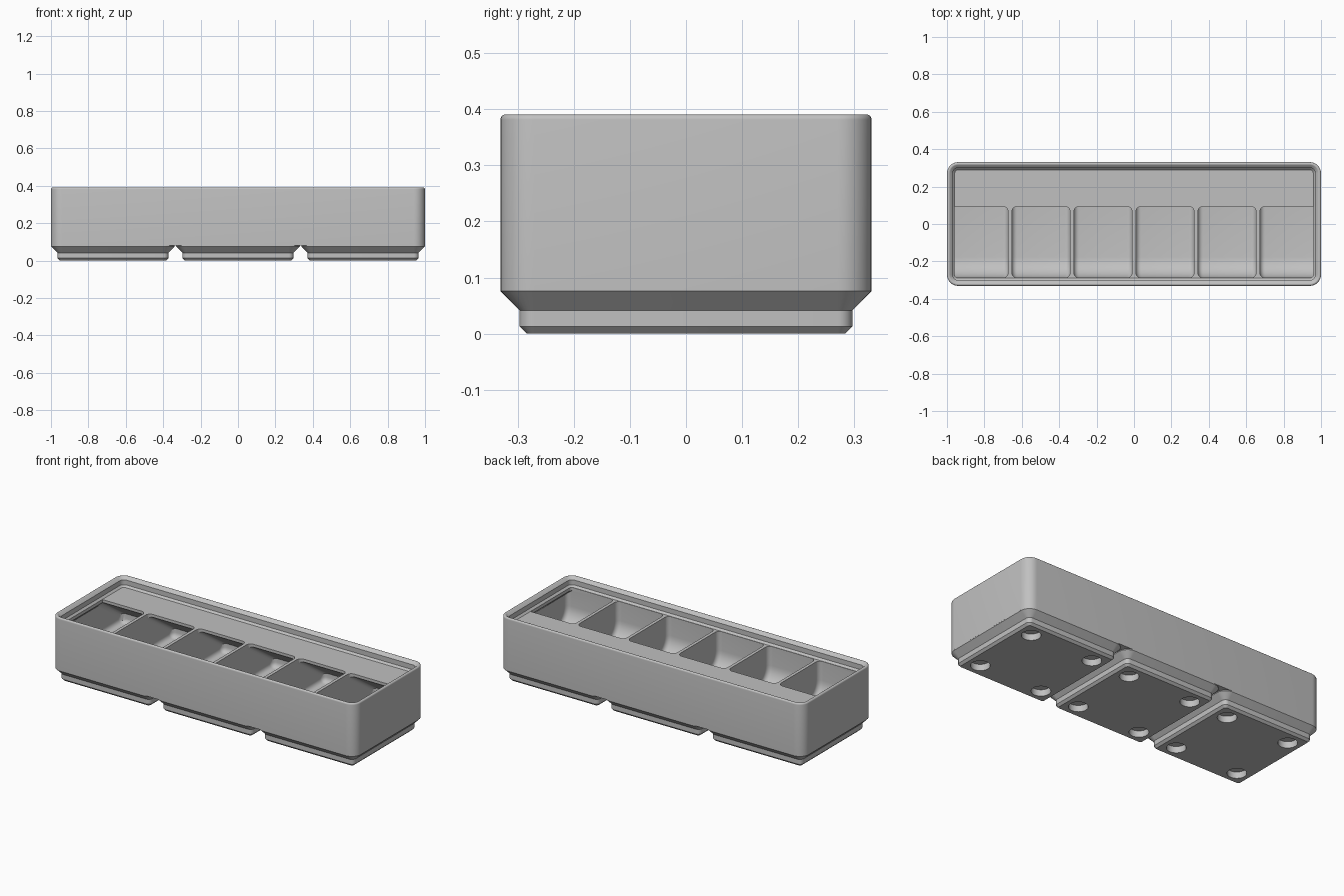
import bpy
import bmesh
from math import pi, sin, cos, radians
from mathutils import Vector

if "Cube" in bpy.data.objects:
    bpy.data.objects.remove(bpy.data.objects["Cube"], do_unlink=True)

# Overall sizes
HX, HY = 1.0, 0.3307          # half width and half depth
CORNER = 0.06                 # outer corner radius
BODY_Z, SHELF_Z, TOP_Z = 0.08, 0.335, 0.391
PITCH = 0.669                 # spacing of the feet
FLOOR_Z, WALL = 0.1115, 0.015

grey = bpy.data.materials.new("plain grey")
grey.use_nodes = True
colour = (0.53, 0.53, 0.53, 1)
grey.diffuse_color = colour
grey.node_tree.nodes["Principled BSDF"].inputs["Base Color"].default_value = colour


def add_loft(bm, rings):
    """Skin a list of equal-length rings and cap both ends."""
    loops = [[bm.verts.new(p) for p in ring] for ring in rings]
    n = len(loops[0])
    for a, b in zip(loops, loops[1:]):
        for i in range(n):
            j = (i + 1) % n
            bm.faces.new((a[i], a[j], b[j], b[i]))
    bm.faces.new(loops[0][::-1])
    bm.faces.new(loops[-1])


def finish(bm, name):
    bmesh.ops.recalc_face_normals(bm, faces=bm.faces)
    mesh = bpy.data.meshes.new(name)
    bm.to_mesh(mesh)
    bm.free()
    mesh.materials.append(grey)
    obj = bpy.data.objects.new(name, mesh)
    bpy.context.collection.objects.link(obj)
    return obj


def rounded_ring(hx, hy, inset, z, cx=0, segments=8):
    """Rounded rectangle set in from the outer outline."""
    r = max(CORNER - inset, 0.012)
    x, y = hx - inset - r, hy - inset - r
    ring = []
    for k, (sx, sy) in enumerate(((1, 1), (-1, 1), (-1, -1), (1, -1))):
        for s in range(segments + 1):
            t = (k + s / segments) * pi / 2
            ring.append((cx + sx * x + r * cos(t), sy * y + r * sin(t), z))
    return ring


def boolean(obj, cutter, operation):
    """Apply a boolean and drop the helper."""
    cutter.hide_render = True
    mod = obj.modifiers.new(operation.lower(), 'BOOLEAN')
    mod.operation, mod.solver, mod.object = operation, 'EXACT', cutter
    bpy.context.view_layer.objects.active = obj
    bpy.ops.object.modifier_apply(modifier=mod.name)
    bpy.data.objects.remove(cutter, do_unlink=True)


def smooth(obj):
    bpy.ops.object.select_all(action='DESELECT')
    obj.select_set(True)
    bpy.context.view_layer.objects.active = obj
    bpy.ops.object.shade_smooth_by_angle(angle=radians(30))


def inset_polygon(points, d):
    """Move every edge of a counter-clockwise polygon inwards by d."""
    result = []
    for i, p in enumerate(points):
        e1 = (p - points[i - 1]).normalized()
        e2 = (points[(i + 1) % len(points)] - p).normalized()
        n1, n2 = Vector((-e1.y, e1.x)), Vector((-e2.y, e2.x))
        result.append(p + (n1 + n2) * d / (1 + n1.dot(n2)))
    return result


def arc(cy, cz, r, start, end, steps):
    angles = (start + (end - start) * i / steps for i in range(steps + 1))
    return [Vector((cy + r * cos(a), cz + r * sin(a))) for a in angles]


# Outer shell with stacking lip: up the outside, over the rim, down to the shelf
f = 0.0096
profile = [(0, BODY_Z)]
profile += [(f - f * cos(t), TOP_Z - f + f * sin(t)) for t in (i * pi / 10 for i in range(6))]
profile += [(0.0125, TOP_Z - 0.0004), (0.0155, 0.389), (0.0303, 0.3748),
            (0.0303, SHELF_Z + 0.011), (0.0414, SHELF_Z)]
bm = bmesh.new()
add_loft(bm, [rounded_ring(HX, HY, d, z) for d, z in profile])
bin_body = finish(bm, "bin_body")

# Compartment section: curved scoop in front, sloped label shelf at the back
front, back, tab = -0.287, HY - WALL, 0.093
scoop, fillet = 0.11, 0.03
section = [Vector((tab, 0.42)), Vector((front, 0.42))]
section += arc(front + scoop, FLOOR_Z + scoop, scoop, pi, 1.5 * pi, 10)
section += arc(back - fillet, FLOOR_Z + fillet, fillet, 1.5 * pi, 2 * pi, 5)
section += [Vector((back, 0.165)), Vector((tab, 0.318))]

# Six compartments with rounded side edges
bm = bmesh.new()
gap, count, edge, steps = 0.019, 6, 0.028, 6
step_x = (2 * (HX - WALL) + gap) / count
half = (step_x - gap) / 2
ends = [(half - edge + edge * sin(t), edge * (1 - cos(t)))
        for t in (i * pi / 2 / steps for i in range(steps + 1))]
slices = [(-x, d) for x, d in reversed(ends)] + ends
for i in range(count):
    cx = (i - (count - 1) / 2) * step_x
    add_loft(bm, [[(cx + x, p.x, p.y) for p in inset_polygon(section, d)] for x, d in slices])
compartments = finish(bm, "compartment_cutter")

# Keep the sloped support under the lip
bm = bmesh.new()
limits = [(0.013, 0.09), (0.013, 0.2875), (0.0415, 0.316), (0.0415, 0.37)]
add_loft(bm, [rounded_ring(HX, HY, d, z) for d, z in limits])
boolean(compartments, finish(bm, "lip_support_limit"), 'INTERSECT')
boolean(bin_body, compartments, 'DIFFERENCE')
smooth(bin_body)

# Three stepped feet, each with four round sockets underneath
foot_profile = [(0.047, 0), (0.0343, 0.0127), (0.0343, 0.0415), (0, 0.0757), (0, BODY_Z)]
for i, name in enumerate(("right_foot", "middle_foot", "left_foot")):
    cx = (i - 1) * PITCH
    bm = bmesh.new()
    add_loft(bm, [rounded_ring(HY, HY, d, z, cx) for d, z in foot_profile])
    foot = finish(bm, name)
    bm = bmesh.new()
    for sx in (-1, 1):
        for sy in (-1, 1):
            add_loft(bm, [[(cx + sx * 0.207 + p.x, sy * 0.207 + p.y, z)
                           for p in arc(0, 0, 0.052, 0, 2 * pi, 32)[:-1]]
                          for z in (-0.02, 0.038)])
    boolean(foot, finish(bm, "socket_cutter"), 'DIFFERENCE')
    smooth(foot)
